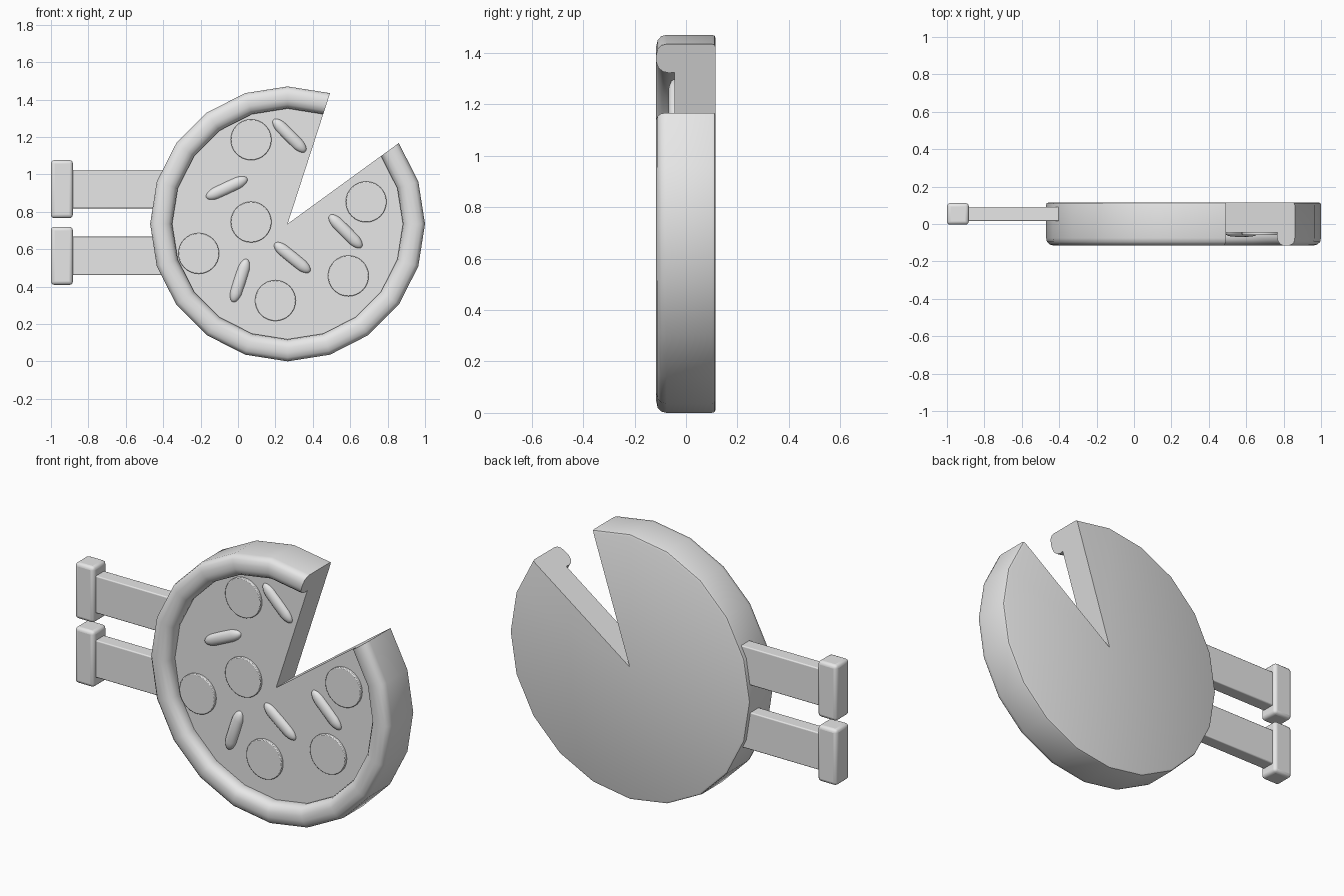
import bpy, bmesh, math
from mathutils import Matrix, Vector

cube = bpy.data.objects.get("Cube")
if cube:
    bpy.data.objects.remove(cube, do_unlink=True)

grey = bpy.data.materials.new("plain_grey")
grey.use_nodes = True
grey.diffuse_color = (0.8, 0.8, 0.8, 1)
grey.node_tree.nodes["Principled BSDF"].inputs["Base Color"].default_value = (0.8, 0.8, 0.8, 1)

CX, CZ, FLOOR = 0.265, 0.735, -0.045


def finish(name, bm, bevel=0, segments=3):
    """Turn a bmesh into a smooth-shaded object with optional bevel."""
    bmesh.ops.recalc_face_normals(bm, faces=bm.faces[:])
    mesh = bpy.data.meshes.new(name)
    bm.to_mesh(mesh)
    bm.free()
    mesh.materials.append(grey)
    obj = bpy.data.objects.new(name, mesh)
    bpy.context.collection.objects.link(obj)
    if bevel:
        mod = obj.modifiers.new("Bevel", 'BEVEL')
        mod.width, mod.segments, mod.limit_method = bevel, segments, 'ANGLE'
    bpy.ops.object.select_all(action='DESELECT')
    obj.select_set(True)
    bpy.context.view_layer.objects.active = obj
    bpy.ops.object.shade_smooth_by_angle(angle=math.radians(35))
    return obj


def box(name, x, y, z, bevel):
    """Bevelled box from its (min, max) ranges."""
    bm = bmesh.new()
    bmesh.ops.create_cube(bm, size=1)
    for v in bm.verts:
        v.co = Vector([(a + b) / 2 + c * (b - a) for (a, b), c in zip((x, y, z), v.co)])
    return finish(name, bm, bevel)


# Pie body: crust profile (radius, y) swept round, leaving a wedge open
profile = [(0.722, 0.115), (0.732, 0.111), (0.735, 0.1), (0.735, -0.075),
           (0.73, -0.096), (0.715, -0.11), (0.69, -0.116), (0.662, -0.116),
           (0.637, -0.107), (0.622, -0.088), (0.617, -0.065), (0.62, FLOOR)]
bm = bmesh.new()
back = bm.verts.new((CX, 0.115, CZ))
front = bm.verts.new((CX, FLOOR, CZ))
columns = []
for i in range(19):
    a = math.radians(72 + 18 * i)
    columns.append([bm.verts.new((CX + r * math.cos(a), y, CZ + r * math.sin(a)))
                    for r, y in profile])
for p, q in zip(columns, columns[1:]):
    bm.faces.new((back, p[0], q[0]))
    bm.faces.new((front, q[-1], p[-1]))
    for k in range(len(profile) - 1):
        bm.faces.new((p[k], p[k + 1], q[k + 1], q[k]))
for end in (columns[0], columns[-1]):
    bm.faces.new([back] + end + [front])
finish("pie_body", bm)

# Round slices lying on the filling
rounds = [(0.07, 1.185), (0.07, 0.745), (-0.21, 0.577),
          (0.2, 0.325), (0.59, 0.457), (0.685, 0.853)]
for n, (x, z) in enumerate(rounds):
    bm = bmesh.new()
    bmesh.ops.create_cone(bm, cap_ends=True, segments=32, radius1=0.109, radius2=0.109,
                          depth=0.03, matrix=Matrix.Translation((x, FLOOR, z))
                          @ Matrix.Rotation(math.pi / 2, 4, 'X'))
    finish(f"round_topping_{n + 1}", bm, 0.004, 2)

# Long strips: stretched spheres with their halves pulled apart (x, z, degrees)
strips = [(0.275, 1.207, -45), (-0.06, 0.927, 25), (0.575, 0.695, -45),
          (0.29, 0.555, -39), (0.01, 0.432, 72)]
for n, (x, z, tilt) in enumerate(strips):
    bm = bmesh.new()
    bmesh.ops.create_uvsphere(bm, u_segments=20, v_segments=12, radius=1)
    for v in bm.verts:
        shift = 0.05 * (v.co.x > 1e-4) - 0.05 * (v.co.x < -1e-4)
        v.co = Vector((v.co.x * 0.071 + shift, v.co.y * 0.024, v.co.z * 0.032))
    bm.transform(Matrix.Translation((x, FLOOR, z))
                 @ Matrix.Rotation(-math.radians(tilt), 4, 'Y'))
    finish(f"strip_topping_{n + 1}", bm)

# Two side arms, each with an end block
for label, mid in (("upper", 0.921), ("lower", 0.564)):
    box(f"{label}_arm", (-0.9, -0.35), (0.016, 0.092), (mid - 0.103, mid + 0.103), 0.006)
    box(f"{label}_end_block", (-1, -0.883), (-0.004, 0.112),
        (mid - 0.155, mid + 0.155), 0.018)
